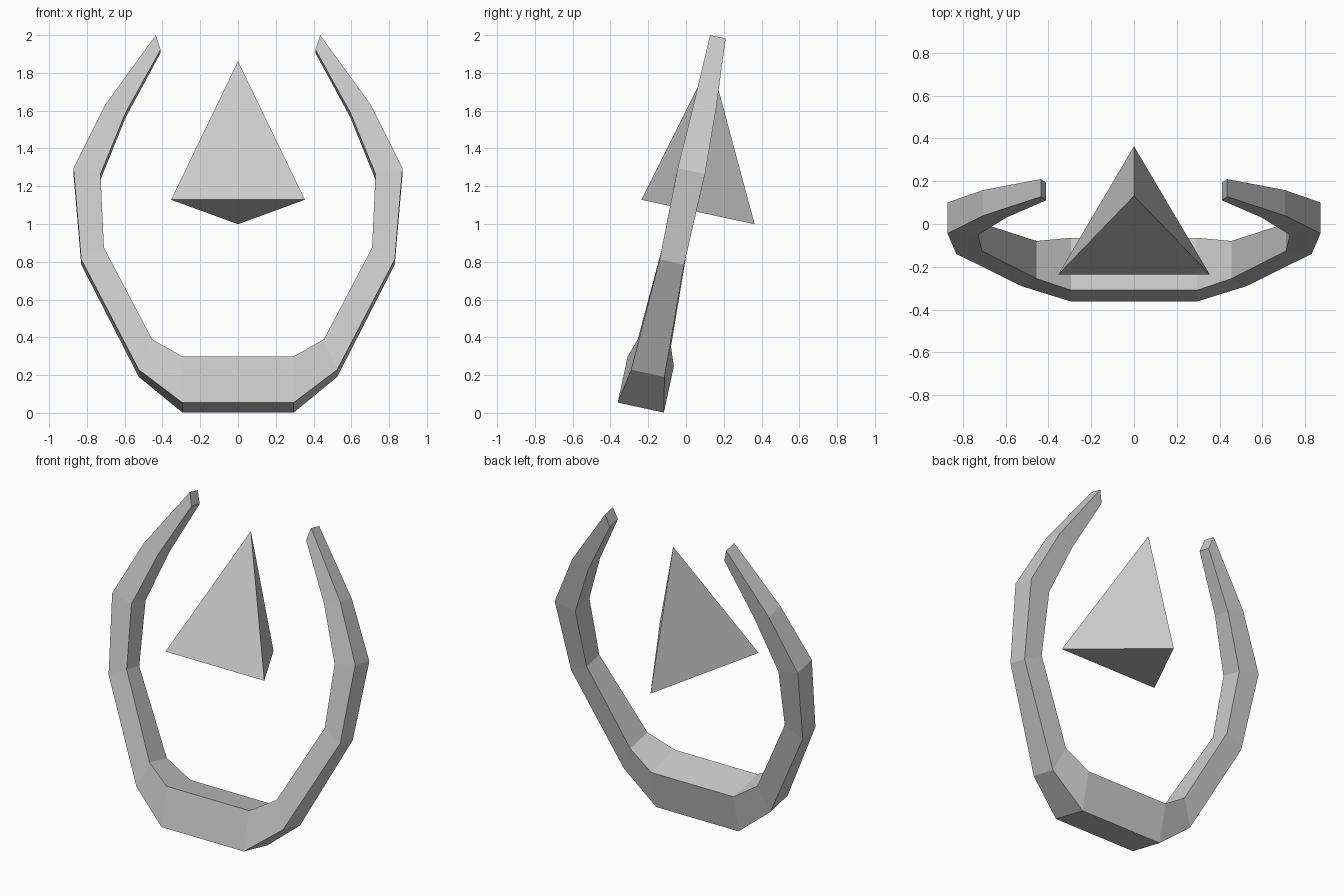
import bpy, bmesh, math

if "Cube" in bpy.data.objects:
    bpy.data.objects.remove(bpy.data.objects["Cube"])

TILT = math.radians(-12.2)  # whole emblem leans back

# Right-half sections: outer (x, z), inner (x, z), mid depth, half depth
SECTIONS = [
    ((0.295, -0.023), (0.295, 0.227), -0.240, 0.125),
    ((0.525, 0.162), (0.455, 0.327), -0.242, 0.090),
    ((0.830, 0.765), (0.710, 0.829), -0.242, 0.066),
    ((0.871, 1.257), (0.728, 1.226), -0.243, 0.074),
    ((0.705, 1.600), (0.595, 1.560), -0.245, 0.061),
    ((0.435, 1.982), (0.410, 1.903), -0.256, 0.042),
]


def ring_verts(bm, section, side):
    (ox, oz), (ix, iz), mid, half = section
    corners = [(ox, mid - half, oz), (ox, mid + half, oz),
               (ix, mid + half, iz), (ix, mid - half, iz)]
    return [bm.verts.new((side * x, y, z)) for x, y, z in corners]


# Open horned ring: four-sided sections bridged from tip to tip
bm = bmesh.new()
rings = [ring_verts(bm, s, -1) for s in reversed(SECTIONS)]
rings += [ring_verts(bm, s, 1) for s in SECTIONS]
for a, b in zip(rings, rings[1:]):
    for i in range(4):
        j = (i + 1) % 4
        bm.faces.new((a[i], a[j], b[j], b[i]))
bm.faces.new(rings[0])
bm.faces.new(rings[-1])
bmesh.ops.recalc_face_normals(bm, faces=bm.faces)
mesh = bpy.data.meshes.new("horned_ring")
bm.to_mesh(mesh)
bm.free()
ring = bpy.data.objects.new("horned_ring", mesh)
bpy.context.collection.objects.link(ring)
ring.rotation_euler.x = TILT

# Floating three-sided pyramid, leaning with the ring
base, height, depth = 1.053, 0.795, -0.265
mid = base + height / 2
c, s = math.cos(TILT), math.sin(TILT)
bpy.ops.mesh.primitive_cone_add(
    vertices=3, radius1=0.409, radius2=0, depth=height,
    location=(0, depth * c - mid * s, depth * s + mid * c),
    rotation=(TILT, 0, 0))
bpy.context.object.name = "floating_pyramid"
